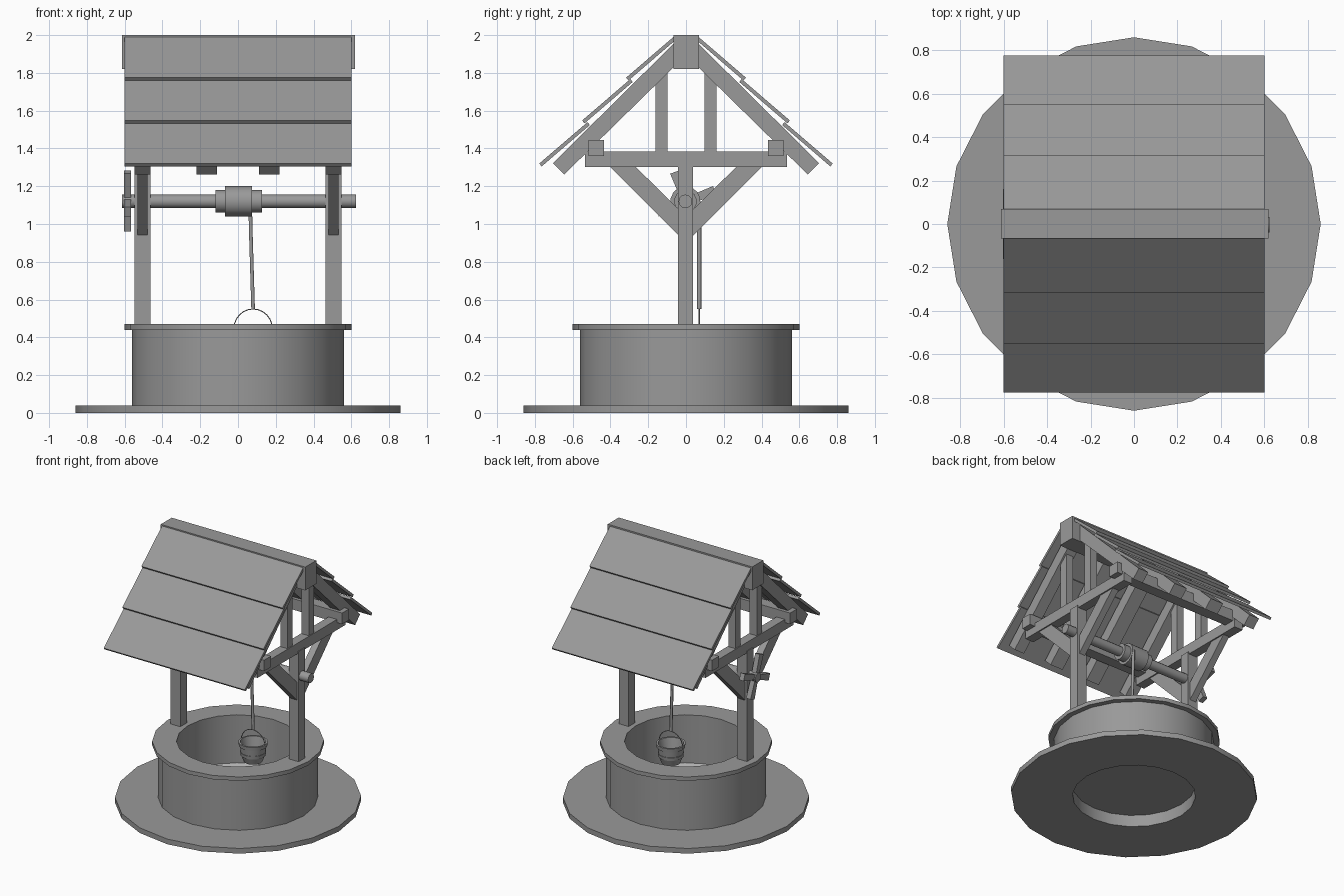
import bpy, bmesh
from math import pi, sin, cos, radians
from mathutils import Vector, Matrix

if "Cube" in bpy.data.objects:
    bpy.data.objects.remove(bpy.data.objects["Cube"])


def material(name, value):
    m = bpy.data.materials.new(name)
    m.diffuse_color = (value, value, value, 1)
    m.use_nodes = True
    m.node_tree.nodes["Principled BSDF"].inputs["Base Color"].default_value = m.diffuse_color
    return m


GREY = material("mid_grey", 0.32)
PALE = material("pale_water", 0.95)


def make(name, verts, faces, smooth=False, mat=GREY):
    bm = bmesh.new()
    vs = [bm.verts.new(v) for v in verts]
    for f in faces:
        bm.faces.new([vs[i] for i in f])
    bmesh.ops.recalc_face_normals(bm, faces=bm.faces)
    me = bpy.data.meshes.new(name)
    bm.to_mesh(me)
    bm.free()
    me.materials.append(mat)
    ob = bpy.data.objects.new(name, me)
    bpy.context.collection.objects.link(ob)
    if smooth:
        bpy.ops.object.select_all(action='DESELECT')
        bpy.context.view_layer.objects.active = ob
        ob.select_set(True)
        bpy.ops.object.shade_smooth_by_angle(angle=radians(35))
    return ob


def prism(name, yz, x0, x1):
    """Extrude a side-view outline from x0 to x1."""
    n = len(yz)
    verts = [(x, y, z) for x in (x0, x1) for y, z in yz]
    faces = [list(range(n)), list(range(n, 2 * n))]
    faces += [[i, (i + 1) % n, n + (i + 1) % n, n + i] for i in range(n)]
    return make(name, verts, faces)


def box(name, x0, x1, y0, y1, z0, z1):
    return prism(name, [(y0, z0), (y1, z0), (y1, z1), (y0, z1)], x0, x1)


def lathe(name, profile, n, closed=True, matrix=Matrix(), mat=GREY):
    """Spin (radius, height) points; closed=True makes a ring, else capped ends."""
    m = len(profile)
    verts = [matrix @ Vector((r * cos(2 * pi * i / n), r * sin(2 * pi * i / n), h))
             for i in range(n) for r, h in profile]
    faces = []
    for i in range(n):
        a, b = i * m, (i + 1) % n * m
        for j in range(m if closed else m - 1):
            k = (j + 1) % m
            faces.append([a + j, b + j, b + k, a + k])
    if not closed:
        faces += [[i * m for i in range(n)], [i * m + m - 1 for i in range(n)]]
    return make(name, verts, faces, True, mat)


def tube(name, points, radius):
    cu = bpy.data.curves.new(name, 'CURVE')
    cu.dimensions = '3D'
    cu.bevel_depth = radius
    cu.bevel_resolution = 1
    cu.use_fill_caps = True
    cu.materials.append(GREY)
    sp = cu.splines.new('POLY')
    sp.points.add(len(points) - 1)
    for p, co in zip(sp.points, points):
        p.co = (*co, 1)
    ob = bpy.data.objects.new(name, cu)
    bpy.context.collection.objects.link(ob)
    return ob


# Stone base, wall, rim, floor and water of the shaft
lathe("ground_ring", [(0.43, 0), (0.86, 0), (0.86, 0.04), (0.43, 0.04)], 20)
lathe("well_wall", [(0.43, 0.04), (0.56, 0.04), (0.56, 0.44), (0.43, 0.44)], 20)
lathe("well_rim", [(0.43, 0.44), (0.60, 0.44), (0.60, 0.47), (0.43, 0.47)], 20)
lathe("shaft_floor", [(0.43, 0.09), (0.43, 0.095)], 20, False)
lathe("water", [(0.43, 0.097), (0.43, 0.1)], 20, False, mat=PALE)

# Two end frames: post, tie beam, braces and struts
for sx, side in ((-1, "left"), (1, "right")):
    c = 0.505 * sx
    box(side + "_post", c - 0.042, c + 0.042, -0.042, 0.038, 0.42, 1.32)
    box(side + "_tie_beam", c - 0.036, c + 0.036, -0.535, 0.535, 1.303, 1.385)
    for s in (-1, 1):
        prism(side + "_brace", [(s * 0.03, 0.93), (s * 0.405, 1.306),
                                (s * 0.27, 1.306), (s * 0.03, 1.07)], c - 0.026, c + 0.026)
        box(side + "_strut", c - 0.03, c + 0.03, s * 0.13 - 0.032, s * 0.13 + 0.032, 1.38, 1.83)

# Roof: ridge, wall plates, rafters and overlapping boards
box("ridge_beam", -0.613, 0.62, -0.066, 0.068, 1.82, 2.0)
for s in (-1, 1):
    box("wall_plate", -0.585, 0.585, s * 0.475 - 0.042, s * 0.475 + 0.042, 1.36, 1.445)
    for c, w in ((-0.505, 0.085), (-0.165, 0.11), (0.165, 0.11), (0.505, 0.085)):
        prism("rafter", [(s * 0.645, 1.262), (s * 0.705, 1.322),
                         (s * 0.06, 1.96), (s * 0.06, 1.835)], c - w / 2, c + w / 2)
    for y, z in ((0.777, 1.32), (0.55, 1.548), (0.317, 1.775)):
        prism("roof_board", [(s * y, z), (s * (y - 0.013), z - 0.015),
                             (s * (y - 0.268), z + 0.204), (s * (y - 0.255), z + 0.219)],
              -0.602, 0.602)

# Windlass: axle, drum and rope coil along x
axis = Matrix.Translation((0, -0.003, 1.12)) @ Matrix.Rotation(pi / 2, 4, 'Y')
lathe("axle", [(0.036, -0.613), (0.036, 0.625)], 12, False, axis)
lathe("drum", [(0.06, -0.12), (0.06, 0.128)], 14, False, axis)
lathe("rope_coil", [(0.08, -0.07), (0.08, 0.075)], 14, False, axis)

# Crossed turning spokes on the left end, flared at the tips
for a in (radians(20), radians(110)):
    u, v = Vector((cos(a), sin(a))), Vector((-sin(a), cos(a)))
    o = Vector((-0.003, 1.12))
    outline = [(-0.16, 0.026), (0, 0.018), (0.165, 0.026),
               (0.165, -0.026), (0, -0.018), (-0.16, -0.026)]
    prism("crank_spoke", [tuple(o + u * p + v * q) for p, q in outline], -0.604, -0.566)

# Rope and bucket
bx, by = 0.08, 0.07
tube("rope", [(0.064, by, 1.12), (0.068, by, 0.95), (0.074, by, 0.75), (bx, by, 0.55)], 0.011)
tube("bucket_handle", [(bx + 0.102 * cos(pi * i / 12), by, 0.445 + 0.105 * sin(pi * i / 12))
                       for i in range(13)], 0.003)
lathe("bucket", [(0.066, 0.31), (0.084, 0.36), (0.089, 0.36), (0.092, 0.385), (0.088, 0.385),
                 (0.093, 0.43), (0.1, 0.43), (0.104, 0.46), (0.09, 0.46), (0.062, 0.325)],
      16, False, Matrix.Translation((bx, by, 0)))
